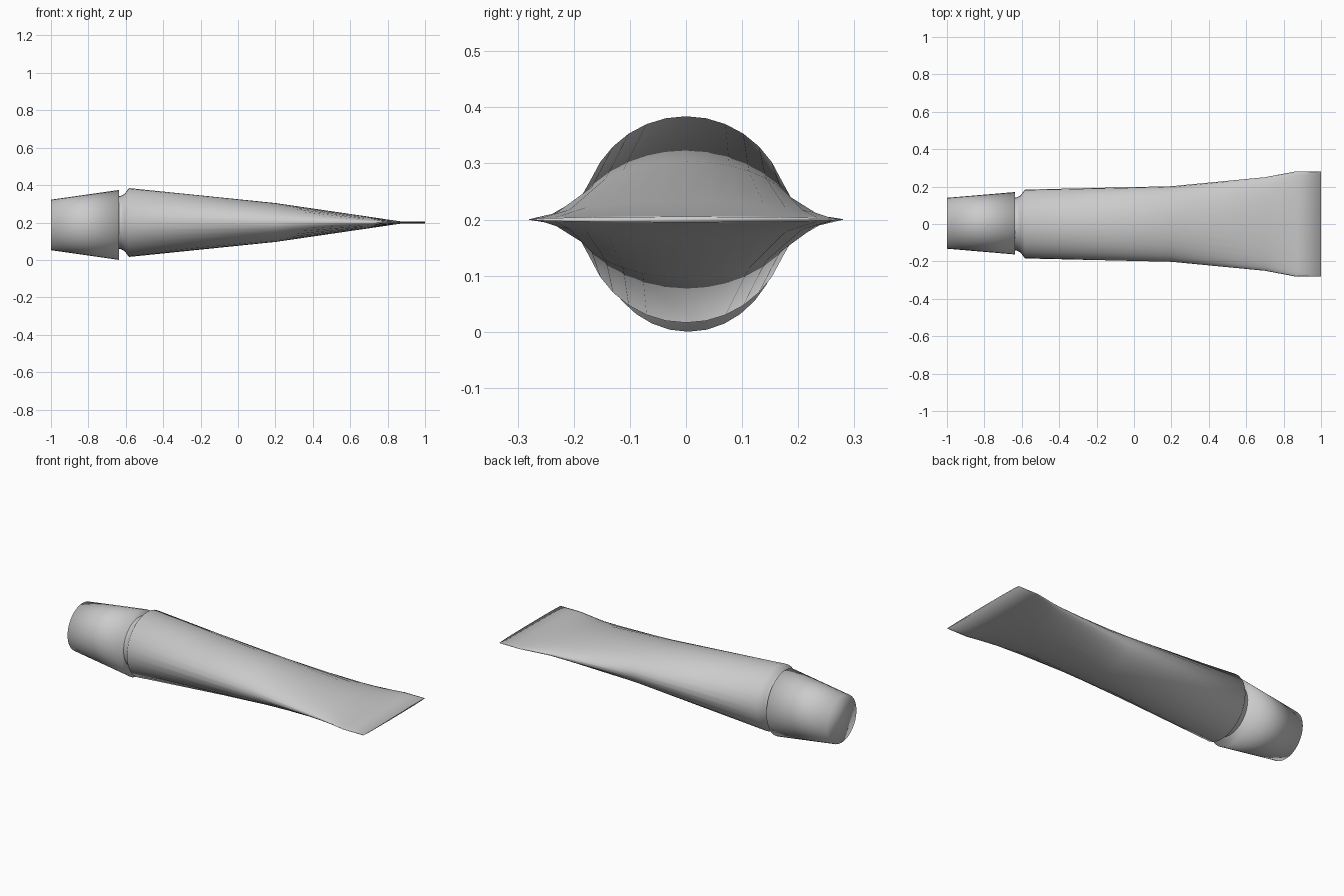
import bpy, bmesh, math

if "Cube" in bpy.data.objects:
    bpy.data.objects.remove(bpy.data.objects["Cube"], do_unlink=True)

SIDES = 32

# One plain grey finish
grey = bpy.data.materials.new("light_grey")
grey.use_nodes = True
colour = (0.6, 0.6, 0.6, 1)
grey.diffuse_color = colour
grey.node_tree.nodes["Principled BSDF"].inputs["Base Color"].default_value = colour


def loft(name, sections, centre_y, centre_z):
    """Skin elliptical sections (x, half width, half height) along x, ends closed."""
    bm = bmesh.new()
    rings = []
    for x, half_y, half_z in sections:
        ring = []
        for i in range(SIDES):
            a = 2 * math.pi * i / SIDES
            ring.append(bm.verts.new((x, centre_y + half_y * math.cos(a),
                                      centre_z + half_z * math.sin(a))))
        rings.append(ring)
    for r0, r1 in zip(rings, rings[1:]):
        for i in range(SIDES):
            j = (i + 1) % SIDES
            bm.faces.new((r0[i], r0[j], r1[j], r1[i]))
    bm.faces.new(rings[0])
    bm.faces.new(rings[-1])
    bmesh.ops.recalc_face_normals(bm, faces=bm.faces)
    for f in bm.faces:
        f.smooth = True
    mesh = bpy.data.meshes.new(name)
    bm.to_mesh(mesh)
    bm.free()
    mesh.materials.append(grey)
    obj = bpy.data.objects.new(name, mesh)
    bpy.context.collection.objects.link(obj)
    return obj


# Squeezable body: neck, shoulder, round barrel flattening to a crimped tail
loft("tube_body", [
    (-0.65, 0.14, 0.14),
    (-0.63, 0.141, 0.141),
    (-0.607, 0.152, 0.152),
    (-0.583, 0.184, 0.184),
    (0.2, 0.202, 0.104),
    (0.7, 0.25, 0.031),
    (0.87, 0.282, 0.006),
    (1.0, 0.282, 0.005),
], 0, 0.2)

# Tapered screw cap, slightly oval at its wide end
loft("cap", [
    (-1.0, 0.136, 0.135),
    (-0.635, 0.167, 0.187),
], 0.004, 0.19 - 0.003)
